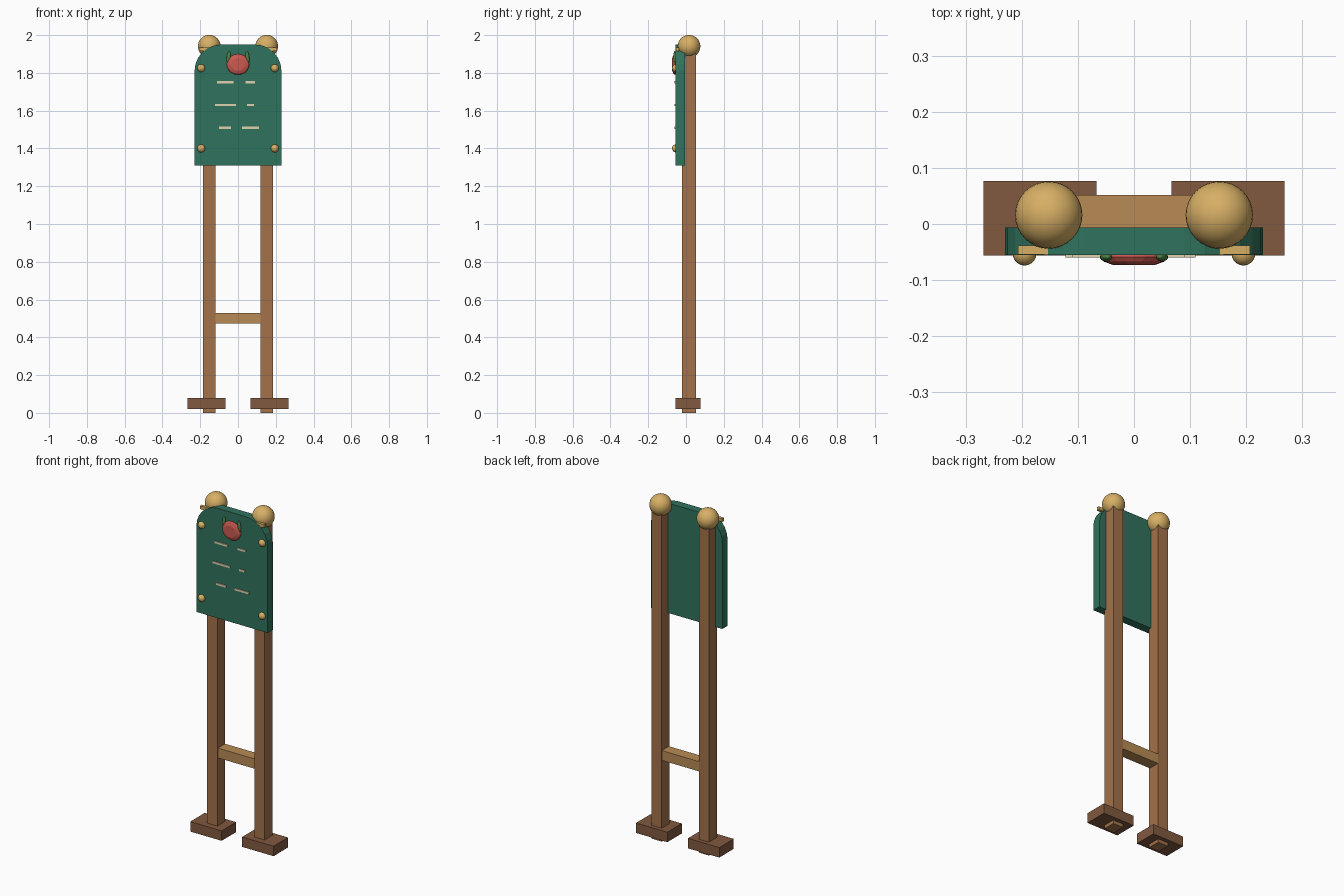
import bpy, bmesh, math

if "Cube" in bpy.data.objects:
    bpy.data.objects.remove(bpy.data.objects["Cube"])

def mat(name, r, g, b):
    m = bpy.data.materials.new(name)
    m.diffuse_color = (r, g, b, 1)
    m.use_nodes = True
    m.node_tree.nodes["Principled BSDF"].inputs["Base Color"].default_value = m.diffuse_color
    return m

WOOD = mat("wood", 0.37, 0.17, 0.07)
DARK = mat("dark_wood", 0.22, 0.10, 0.05)
LIGHT = mat("light_wood", 0.48, 0.26, 0.09)
GREEN = mat("board_green", 0.03, 0.17, 0.11)
GOLD = mat("brass", 0.68, 0.43, 0.13)
RED = mat("fruit_red", 0.60, 0.10, 0.08)
LEAF = mat("leaf_green", 0.08, 0.23, 0.06)
CREAM = mat("cream", 0.75, 0.65, 0.42)

def finish(name, bm, m, smooth=False):
    bmesh.ops.recalc_face_normals(bm, faces=bm.faces)
    me = bpy.data.meshes.new(name)
    bm.to_mesh(me)
    bm.free()
    me.materials.append(m)
    ob = bpy.data.objects.new(name, me)
    bpy.context.collection.objects.link(ob)
    if smooth:
        for p in me.polygons:
            p.use_smooth = True
    return ob

def box(name, x0, x1, y0, y1, z0, z1, m):
    bm = bmesh.new()
    bmesh.ops.create_cube(bm, size=1)
    for v in bm.verts:
        v.co = ((x0 + x1) / 2 + v.co.x * (x1 - x0),
                (y0 + y1) / 2 + v.co.y * (y1 - y0),
                (z0 + z1) / 2 + v.co.z * (z1 - z0))
    return finish(name, bm, m)

def ball(name, loc, scale, m, seg=24, tilt=0):
    bm = bmesh.new()
    bmesh.ops.create_uvsphere(bm, u_segments=seg, v_segments=seg // 2, radius=1)
    ob = finish(name, bm, m, True)
    ob.location, ob.scale = loc, scale
    ob.rotation_euler = (0, tilt, 0)
    return ob

def loft(name, rings, m):
    # stacked outlines of (x, y, z) joined by side walls and capped
    bm = bmesh.new()
    vs = [[bm.verts.new(p) for p in r] for r in rings]
    n = len(vs[0])
    for a, b in zip(vs, vs[1:]):
        for i in range(n):
            bm.faces.new((a[i], a[(i + 1) % n], b[(i + 1) % n], b[i]))
    bm.faces.new(vs[0])
    bm.faces.new(vs[-1])
    return finish(name, bm, m)

# posts, feet, finials, rivets and leaves on both sides
for s, side in ((-1, "left"), (1, "right")):
    cx = s * 0.152
    box(f"post_{side}", cx - 0.0325, cx + 0.0325, -0.02, 0.053, 0, 1.92, WOOD)
    fx = s * 0.1675
    box(f"foot_{side}", fx - 0.101, fx + 0.101, -0.056, 0.077, 0.02, 0.078, DARK)
    ball(f"finial_{side}", (cx, 0.016, 1.941), (0.06,) * 3, GOLD, 32)
    for z, lvl in ((1.825, "upper"), (1.4, "lower")):
        ball(f"rivet_{lvl}_{side}", (s * 0.195, -0.053, z), (0.021,) * 3, GOLD)
    ball(f"leaf_{side}", (s * 0.05, -0.059, 1.883), (0.010, 0.008, 0.033), LEAF, 16, -s * 0.12)

# cross rail between the posts
box("cross_rail", -0.122, 0.122, -0.014, 0.052, 0.473, 0.53, LIGHT)

# board with rounded top corners
arc = [(0.09 + 0.14 * math.cos(t), 1.81 + 0.14 * math.sin(t))
       for t in (i * math.pi / 12 for i in range(7))]
outline = [(0.23, 1.31)] + arc + [(-x, z) for x, z in reversed(arc)] + [(-0.23, 1.31)]
loft("board", [[(x, y, z) for x, z in outline] for y in (-0.055, -0.006)], GREEN)

# thin trim bar through the board top
box("top_trim", -0.207, 0.207, -0.054, -0.038, 1.915, 1.934, GOLD)

# red fruit ornament, a disc with a bevelled face
def ring(k, y):
    return [(0.06 * k * math.cos(t), y, 1.845 + 0.055 * k * math.sin(t))
            for t in (i * math.pi / 10 for i in range(20))]
loft("fruit_ornament", [ring(0.95, -0.05), ring(1, -0.059), ring(0.9, -0.067),
                        ring(0.62, -0.073)], RED)

# cream dashes on the board
dashes = [(-0.11, -0.025, 1.75), (0.04, 0.09, 1.75), (-0.122, -0.01, 1.63),
          (0.048, 0.085, 1.63), (-0.10, -0.036, 1.51), (0.02, 0.11, 1.51)]
for i, (x0, x1, z) in enumerate(dashes):
    box(f"dash_{i + 1}", x0, x1, -0.06, -0.05, z - 0.006, z + 0.006, CREAM)
